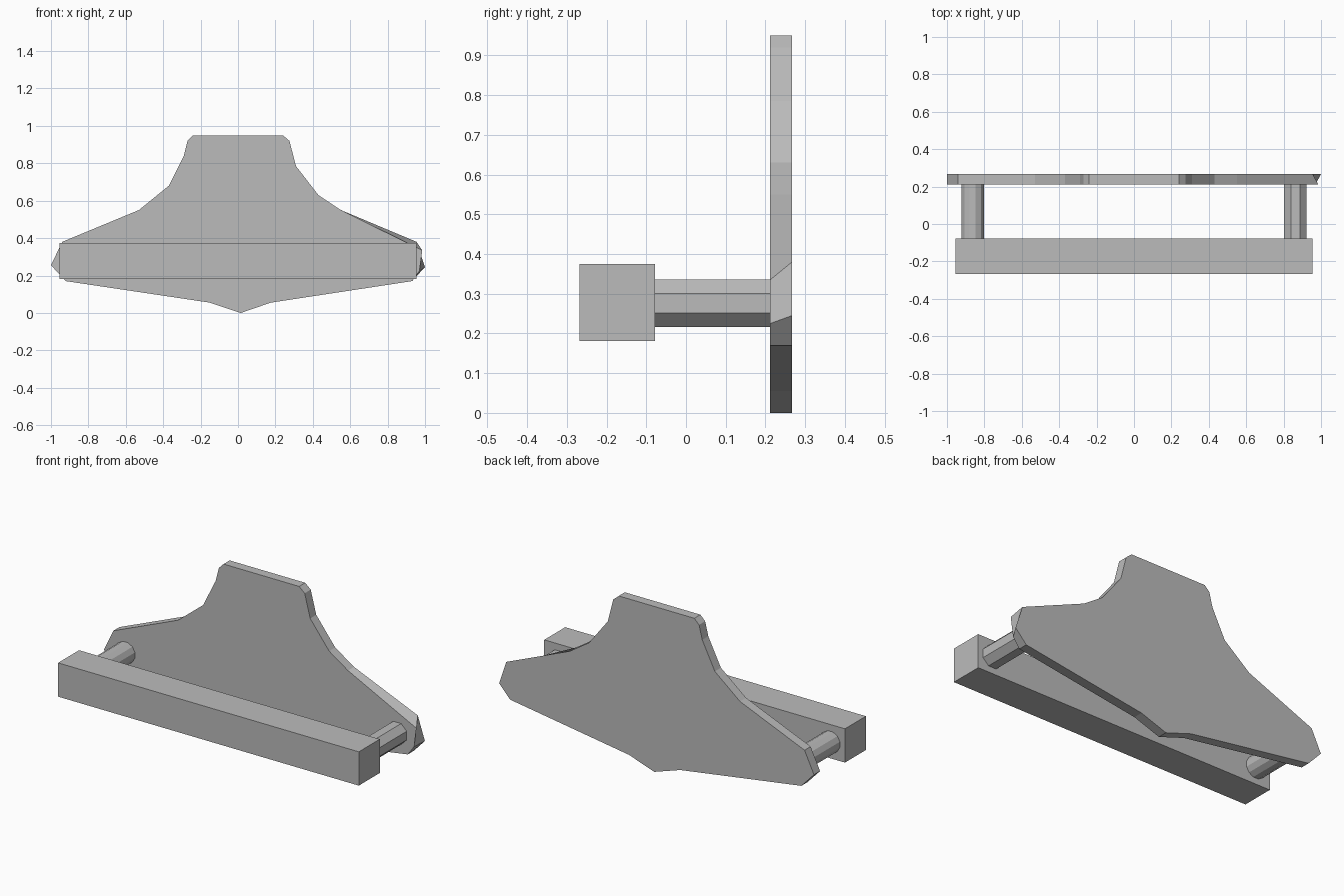
import bpy, bmesh, math
from mathutils import Matrix

cube = bpy.data.objects.get("Cube")
if cube:
    bpy.data.objects.remove(cube, do_unlink=True)

grey = bpy.data.materials.new("plain grey")
grey.use_nodes = True
colour = (0.5, 0.5, 0.5, 1)
grey.diffuse_color = colour
grey.node_tree.nodes["Principled BSDF"].inputs["Base Color"].default_value = colour


def finish(bm, name):
    bmesh.ops.recalc_face_normals(bm, faces=bm.faces)
    mesh = bpy.data.meshes.new(name)
    bm.to_mesh(mesh)
    bm.free()
    mesh.materials.append(grey)
    obj = bpy.data.objects.new(name, mesh)
    bpy.context.collection.objects.link(obj)
    return obj


def loft(name, front, back, y0, y1):
    """Join two matching x-z outlines into a solid plate."""
    bm = bmesh.new()
    a = [bm.verts.new((x, y0, z)) for x, z in front]
    b = [bm.verts.new((x, y1, z)) for x, z in back]
    bm.faces.new(a)
    bm.faces.new(b)
    for i in range(len(a)):
        j = (i + 1) % len(a)
        bm.faces.new((a[i], a[j], b[j], b[i]))
    return finish(bm, name)


# Back plate: shared outline with a twisted bevel at the left tip
outline = [(-0.24, 0.95), (-0.27, 0.92), (-0.29, 0.84), (-0.37, 0.68),
           (-0.53, 0.55), (-0.94, 0.38), (-1.0, 0.255), (-0.92, 0.17),
           (-0.15, 0.055), (0.015, 0), (0.175, 0.055), (0.93, 0.17),
           (1.0, 0.245), (0.955, 0.38), (0.55, 0.55), (0.43, 0.63),
           (0.31, 0.785), (0.275, 0.92), (0.24, 0.95)]
front = list(outline)
front[12:14] = [(0.97, 0.225), (0.985, 0.335)]
loft("back_plate", front, outline, 0.212, 0.267)

# Front bar
bm = bmesh.new()
bmesh.ops.create_cube(bm, size=1, matrix=Matrix.Translation((0, -0.173, 0.278))
                      @ Matrix.Diagonal((1.91, 0.19, 0.194, 1)))
finish(bm, "front_bar")

# Pegs joining the bar to the plate
for name, x, sides in (("left_peg", 0.863, 8), ("right_peg", -0.863, 12)):
    bm = bmesh.new()
    radius = 0.06 / math.cos(math.pi / sides)
    place = (Matrix.Translation((x, 0.067, 0.276))
             @ Matrix.Rotation(math.pi / 2, 4, "X")
             @ Matrix.Rotation(math.pi / sides, 4, "Z"))
    bmesh.ops.create_cone(bm, cap_ends=True, segments=sides, radius1=radius,
                          radius2=radius, depth=0.3, matrix=place)
    finish(bm, name)
